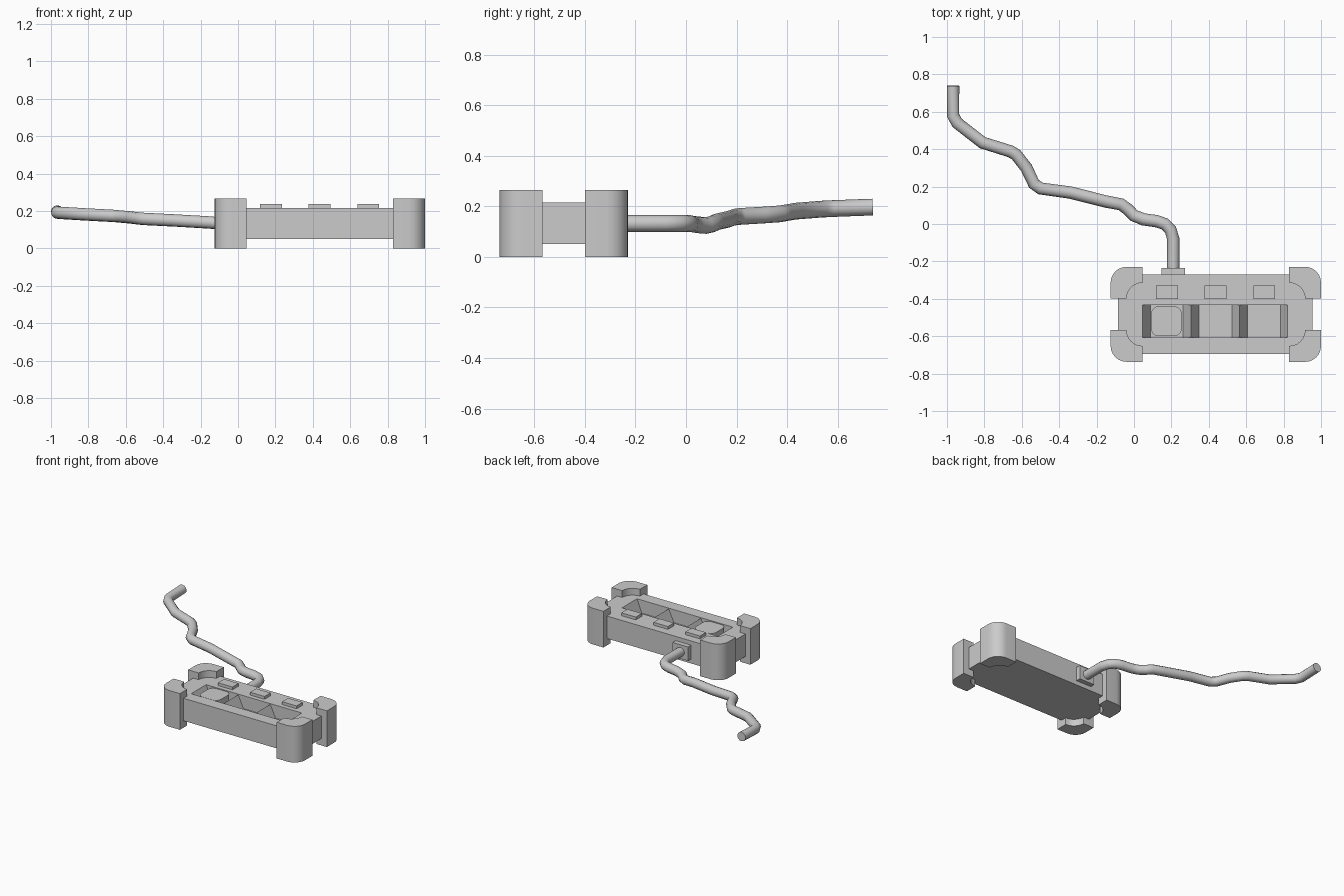
import bpy, bmesh, math
from mathutils import Vector

if "Cube" in bpy.data.objects:
    bpy.data.objects.remove(bpy.data.objects["Cube"])

CX, CY = 0.4375, -0.483      # centre of the power block


def prism(name, pts, lo, hi, axis='Z'):
    """Extrude a 2D outline along Z (xy outline) or Y (xz outline)."""
    bm = bmesh.new()
    place = (lambda p, h: (p[0], p[1], h)) if axis == 'Z' else (lambda p, h: (p[0], h, p[1]))
    a = [bm.verts.new(place(p, lo)) for p in pts]
    b = [bm.verts.new(place(p, hi)) for p in pts]
    bm.faces.new(a)
    bm.faces.new(b)
    n = len(pts)
    for i in range(n):
        j = (i + 1) % n
        bm.faces.new((a[i], a[j], b[j], b[i]))
    bmesh.ops.recalc_face_normals(bm, faces=bm.faces[:])
    me = bpy.data.meshes.new(name)
    bm.to_mesh(me)
    bm.free()
    ob = bpy.data.objects.new(name, me)
    bpy.context.collection.objects.link(ob)
    return ob


def rect(x0, x1, y0, y1):
    return [(x0, y0), (x1, y0), (x1, y1), (x0, y1)]


def arc(cx, cy, r, a0, a1, n):
    return [(cx + r * math.cos(math.radians(a0 + (a1 - a0) * i / n)),
             cy + r * math.sin(math.radians(a0 + (a1 - a0) * i / n))) for i in range(n + 1)]


# Main body with a row of trapezoid wells separated by sharp ridges
body = prism("body", rect(-0.085, 0.955, -0.695, -0.27), 0.05, 0.215)
floor = 0.12
profile = [(0.045, 0.3), (0.045, 0.215)]
for i in range(3):
    x = 0.045 + 0.26 * i
    profile += [(x + 0.042, floor), (x + 0.218, floor)]
    profile.append((x + 0.26, 0.21) if i < 2 else (0.822, 0.215))
profile.append((0.822, 0.3))
cutter = prism("well_cutter", profile, -0.607, -0.433, 'Y')
cutter.hide_render = True
mod = body.modifiers.new("wells", 'BOOLEAN')
mod.operation = 'DIFFERENCE'
mod.solver = 'EXACT'
mod.object = cutter
bpy.context.view_layer.objects.active = body
bpy.ops.object.modifier_apply(modifier=mod.name)
bpy.data.objects.remove(cutter)

# Corner bumpers: rounded outside, concave inside
hx, hy, size, r = 0.5625, 0.254, 0.17, 0.085
corner = [(hx - size, hy)] + arc(hx - r, hy - r, r, 90, 0, 6) + [(hx, hy - size)]
corner += arc(hx - size, hy - size, 0.085, 0, 90, 6)
for sx, side in ((-1, "left"), (1, "right")):
    for sy, end in ((-1, "front"), (1, "back")):
        prism(f"bumper_{end}_{side}", [(CX + sx * x, CY + sy * y) for x, y in corner], 0, 0.265)

# Indicator blocks beside each well
for i in range(3):
    x = 0.118 + 0.26 * i
    prism(f"indicator_{i + 1}", rect(x, x + 0.117, -0.4, -0.33), 0.205, 0.236)

# Rounded plug sitting in the first well
x0, x1, y0, y1, pr = 0.092, 0.255, -0.6, -0.44, 0.04
outline = (arc(x1 - pr, y1 - pr, pr, 0, 90, 5) + arc(x0 + pr, y1 - pr, pr, 90, 180, 5)
           + arc(x0 + pr, y0 + pr, pr, 180, 270, 5) + arc(x1 - pr, y0 + pr, pr, 270, 360, 5))
prism("plug", outline, 0.11, 0.212)

# Cable mount on the back
prism("cable_mount", rect(0.148, 0.272, -0.28, -0.235), 0.082, 0.184)

# Cable trailing away from the back
path = [(0.21, -0.25, .132), (0.21, -0.08, .132), (0.195, -0.03, .132), (0.165, 0, .132),
        (0.12, 0.015, .132), (0.05, 0.025, .13), (0.0, 0.045, .127), (-0.035, 0.08, .124),
        (-0.07, 0.105, .13), (-0.15, 0.12, .138), (-0.34, 0.168, .149), (-0.5, 0.19, .157),
        (-0.535, 0.215, .16), (-0.575, 0.3, .165), (-0.63, 0.37, .17), (-0.66, 0.388, .173),
        (-0.81, 0.435, .181), (-0.945, 0.54, .189), (-0.967, 0.58, .191), (-0.967, 0.739, .197)]
cu = bpy.data.curves.new("cable", 'CURVE')
cu.dimensions = '3D'
cu.bevel_depth = 0.033
cu.bevel_resolution = 4
cu.use_fill_caps = True
sp = cu.splines.new('POLY')
sp.points.add(len(path) - 1)
for p, co in zip(sp.points, path):
    p.co = (*co, 1)
cable = bpy.data.objects.new("cable", cu)
bpy.context.collection.objects.link(cable)
bpy.context.view_layer.objects.active = cable
bpy.ops.object.select_all(action='DESELECT')
cable.select_set(True)
bpy.ops.object.convert(target='MESH')

# Smooth the rounded parts, keep hard edges
for ob in bpy.context.scene.objects:
    if ob.name.startswith(("bumper", "cable", "plug")):
        ob.select_set(True)
bpy.ops.object.shade_smooth_by_angle(angle=math.radians(35))
